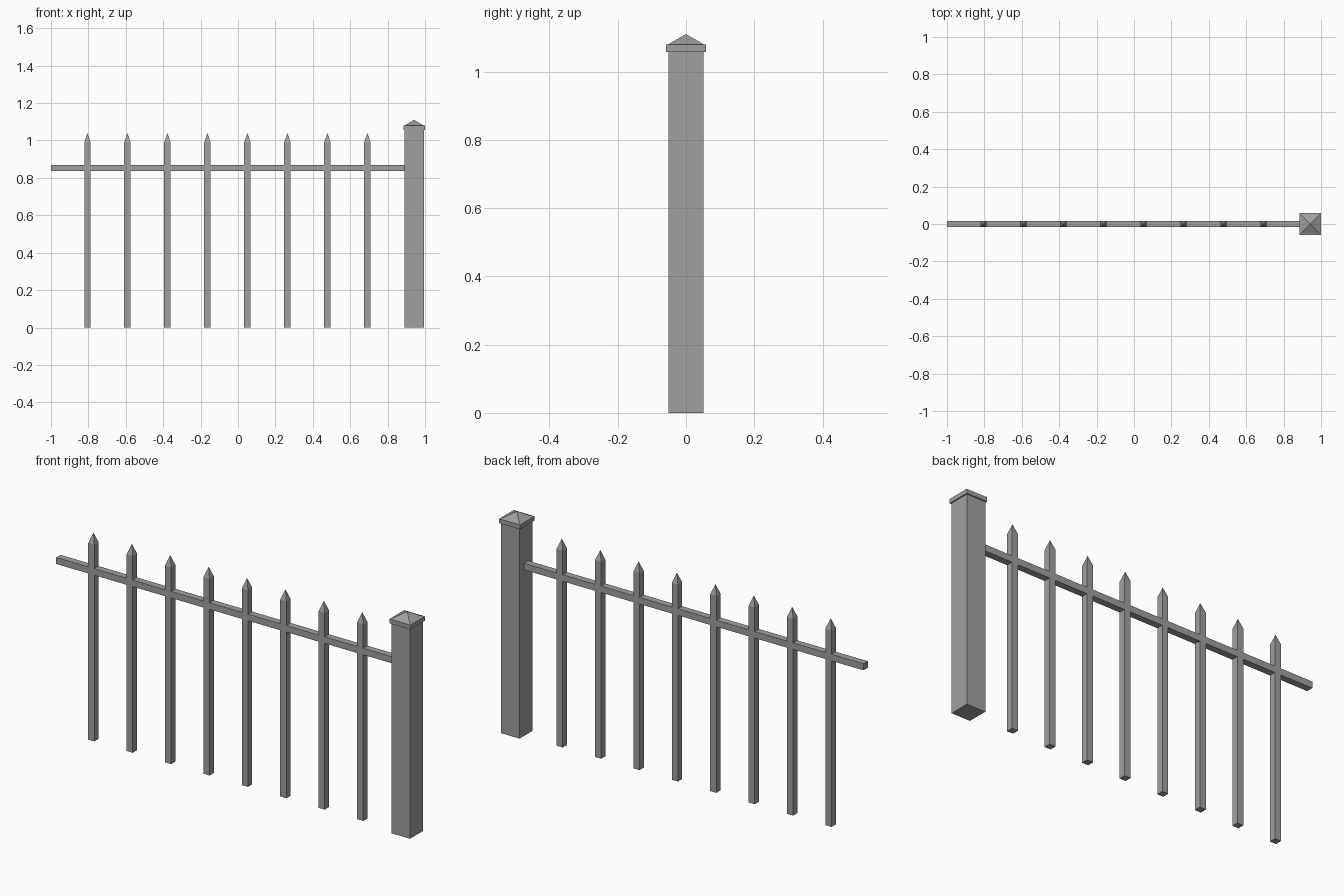
import bpy
import bmesh

if "Cube" in bpy.data.objects:
    bpy.data.objects.remove(bpy.data.objects["Cube"], do_unlink=True)

# Single painted-metal grey
GREY = (0.35, 0.35, 0.35, 1.0)
grey = bpy.data.materials.new("fence_grey")
grey.use_nodes = True
grey.diffuse_color = GREY
grey.node_tree.nodes["Principled BSDF"].inputs["Base Color"].default_value = GREY


def square_loft(name, x, sections, tip=None):
    """Stack square rings of (width, height), optionally closed by a point."""
    bm = bmesh.new()
    corners = [(-0.5, -0.5), (0.5, -0.5), (0.5, 0.5), (-0.5, 0.5)]
    rings = [[bm.verts.new((cx * w, cy * w, z)) for cx, cy in corners]
             for w, z in sections]
    bm.faces.new(rings[0][::-1])
    for low, high in zip(rings, rings[1:]):
        for i in range(4):
            j = (i + 1) % 4
            bm.faces.new((low[i], low[j], high[j], high[i]))
    if tip is None:
        bm.faces.new(rings[-1])
    else:
        point = bm.verts.new((0, 0, tip))
        for i in range(4):
            bm.faces.new((rings[-1][i], rings[-1][(i + 1) % 4], point))
    mesh = bpy.data.meshes.new(name)
    bm.to_mesh(mesh)
    bm.free()
    mesh.materials.append(grey)
    obj = bpy.data.objects.new(name, mesh)
    obj.location.x = x
    bpy.context.collection.objects.link(obj)
    return obj


BAR = 0.034
POST_X = 0.942
POST_W = 0.104
CAP_W = 0.116

# Pointed pickets
for n in range(8):
    square_loft(f"picket_{n + 1}", -0.805 + n * 0.2138,
                [(BAR, 0), (BAR, 0.99)], tip=1.04)

# Horizontal rail running into the post
left_end, right_end = -1.0, POST_X - POST_W / 2 + 0.01
rail = square_loft("rail", (left_end + right_end) / 2,
                   [(BAR, 0.836), (BAR, 0.869)])
rail.scale.x = (right_end - left_end) / BAR

# End post with its overhanging pyramid cap
square_loft("post", POST_X, [(POST_W, 0), (POST_W, 1.06)])
square_loft("post_cap", POST_X,
            [(CAP_W, 1.057), (CAP_W, 1.079), (POST_W, 1.08)], tip=1.11)
